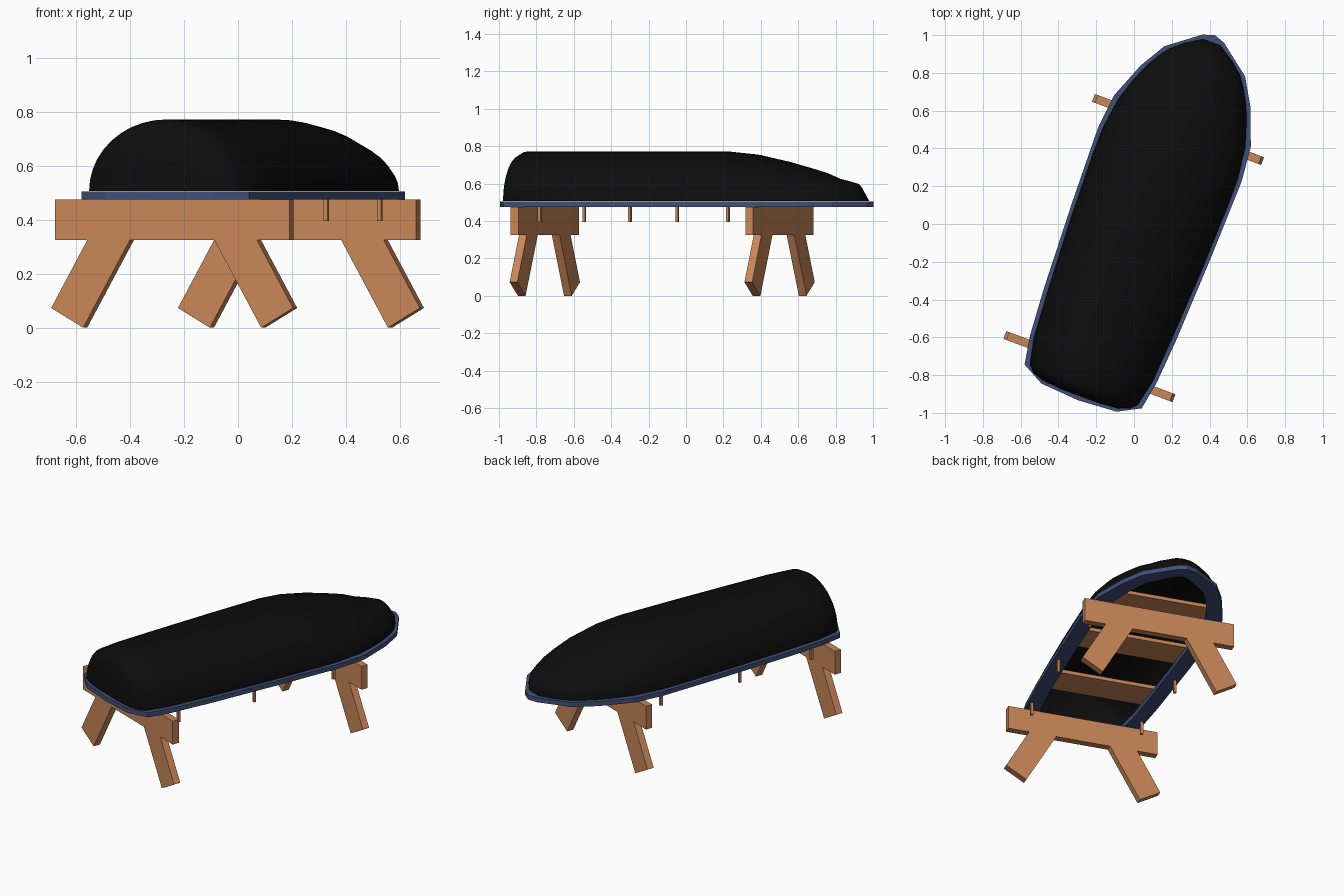
import bpy, bmesh, math
from mathutils import Matrix

if "Cube" in bpy.data.objects:
    bpy.data.objects.remove(bpy.data.objects["Cube"])

# Local frame: x across the boat, y along it (bow at +y); turned clockwise as a whole
FRAME = Matrix.Translation((0.046, -0.017, 0)) @ Matrix.Rotation(math.radians(-20.5), 4, 'Z')


def material(name, rgb):
    m = bpy.data.materials.new(name)
    m.diffuse_color = (*rgb, 1)
    m.use_nodes = True
    m.node_tree.nodes["Principled BSDF"].inputs["Base Color"].default_value = m.diffuse_color
    return m


BLACK = material("tarred_black", (0.004, 0.004, 0.004))
BLUE = material("painted_blue", (0.052, 0.08, 0.19))
WOOD = material("wood", (0.58, 0.24, 0.098))


def finish(bm, name, mat):
    bmesh.ops.recalc_face_normals(bm, faces=bm.faces)
    mesh = bpy.data.meshes.new(name)
    bm.to_mesh(mesh)
    bm.free()
    mesh.materials.append(mat)
    ob = bpy.data.objects.new(name, mesh)
    ob.matrix_world = FRAME
    bpy.context.collection.objects.link(ob)
    return ob


def box(name, lo, hi, mat):
    bm = bmesh.new()
    size = [b - a for a, b in zip(lo, hi)]
    mid = [(a + b) / 2 for a, b in zip(lo, hi)]
    bmesh.ops.create_cube(bm, size=1, matrix=Matrix.Translation(mid) @ Matrix.Diagonal((*size, 1)))
    return finish(bm, name, mat)


def plank(name, profile, y, thick, mat):
    """Extrude an x-z outline along y."""
    bm = bmesh.new()
    face = bm.faces.new([bm.verts.new((x, y - thick / 2, z)) for x, z in profile])
    out = bmesh.ops.extrude_face_region(bm, geom=[face])
    bmesh.ops.translate(bm, vec=(0, thick, 0),
                        verts=[v for v in out['geom'] if isinstance(v, bmesh.types.BMVert)])
    return finish(bm, name, mat)


# Hull: half-ellipse sections as (y, half width, height)
stations = [(-0.955, 0.10, 0.10), (-0.945, 0.21, 0.20), (-0.925, 0.27, 0.245), (-0.89, 0.305, 0.265),
            (-0.75, 0.335, 0.265), (-0.5, 0.352, 0.265), (-0.1, 0.373, 0.265), (0.27, 0.383, 0.265),
            (0.42, 0.382, 0.25), (0.59, 0.36, 0.213), (0.72, 0.318, 0.178), (0.80, 0.285, 0.155),
            (0.88, 0.24, 0.122), (0.935, 0.20, 0.11), (0.99, 0.135, 0.095), (1.045, 0.05, 0.015)]
SEG = 20
bm = bmesh.new()
rings = []
for y, w, h in stations:
    rings.append([bm.verts.new((-w * math.cos(math.pi * i / SEG), y,
                                0.506 + h * math.sin(math.pi * i / SEG))) for i in range(SEG + 1)])
for a, b in zip(rings, rings[1:]):
    for i in range(SEG):
        bm.faces.new((a[i], a[i + 1], b[i + 1], b[i]))
bm.faces.new(rings[0])
bm.faces.new(rings[-1])
hull = finish(bm, "hull", BLACK)
for p in hull.data.polygons:
    p.use_smooth = True

# Gunwale: flat ring that follows the faceted boat outline
half = [(0.062, 1.065), (0.228, 0.938), (0.309, 0.80), (0.387, 0.60), (0.406, 0.41), (0.396, 0.0),
        (0.376, -0.496), (0.358, -0.745), (0.331, -0.90), (0.213, -0.963)]
outer = [(0, 1.087)] + half + [(0, -0.978)] + [(-x, y) for x, y in reversed(half)]
bm = bmesh.new()
loops = []
for k, ky, z in ((1, 1, 0.475), (1, 1, 0.504), (0.77, 0.91, 0.504), (0.77, 0.91, 0.475)):
    loops.append([bm.verts.new((x * k, 0.05 + (y - 0.05) * ky, z)) for x, y in outer])
n = len(outer)
for a, b in zip(loops, loops[1:] + loops[:1]):
    for i in range(n):
        j = (i + 1) % n
        bm.faces.new((a[i], a[j], b[j], b[i]))
finish(bm, "gunwale", BLUE)

# Seats inside the upturned hull
for i, (y, w) in enumerate(((0.55, 0.33), (0.07, 0.36), (-0.45, 0.34))):
    box(f"seat_{i + 1}", (-w, y - 0.1, 0.507), (w, y + 0.1, 0.53), WOOD)

# Oar pegs hanging from the gunwale
for i, (y, x) in enumerate(((0.393, 0.364), (-0.167, 0.362), (-0.69, 0.34))):
    for side, sx in (("left", -1), ("right", 1)):
        box(f"oar_peg_{side}_{i + 1}", (sx * x - 0.008, y - 0.008, 0.395),
            (sx * x + 0.008, y + 0.008, 0.48), WOOD)

# Two trestles: crossbeam with a pair of splayed legs
leg = [(0.167, 0.325), (0.335, 0.325), (0.478, 0.073), (0.352, 0.0)]
for end, y in (("stern", -0.79), ("bow", 0.55)):
    box(f"{end}_trestle_beam", (-0.468, y - 0.022, 0.325), (0.458, y + 0.022, 0.475), WOOD)
    for side, sx in (("left", -1), ("right", 1)):
        plank(f"{end}_trestle_leg_{side}", [(sx * x - 0.006, z) for x, z in leg], y, 0.044, WOOD)
